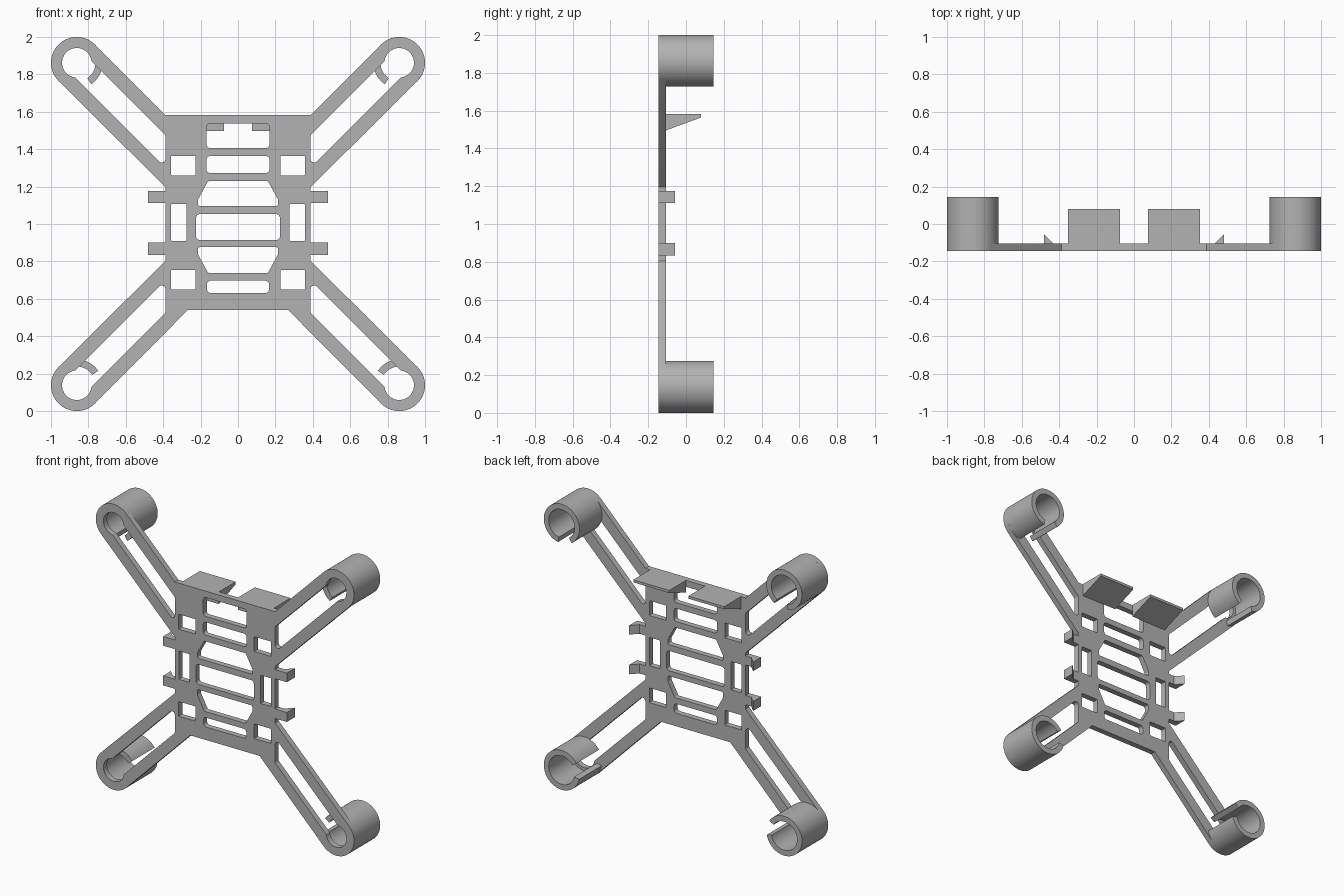
import bpy, bmesh
from math import sin, cos, radians, degrees, asin, atan2, tan
from mathutils import Vector

if "Cube" in bpy.data.objects:
    bpy.data.objects.remove(bpy.data.objects["Cube"])

mat = bpy.data.materials.new("plain_grey")
mat.use_nodes = True
GREY = (0.45, 0.45, 0.45, 1)
mat.diffuse_color = GREY
next(n for n in mat.node_tree.nodes if n.type == 'BSDF_PRINCIPLED').inputs["Base Color"].default_value = GREY

FRONT, PLATE_BACK, TUBE_BACK = -0.145, -0.105, 0.145
HUB, LOW, HIGH = 0.862, 0.138, 1.862      # motor hub centres
OUTER, BORE, LIP = 0.138, 0.1, 0.079      # hub radii
SLOT = 0.062                              # half width of arm slot
SIDE = 0.388                              # half width of body


def arc(cx, cz, r, a0, a1, n=32):
    return [(cx + r * cos(radians(a0 + (a1 - a0) * i / n)),
             cz + r * sin(radians(a0 + (a1 - a0) * i / n))) for i in range(n + 1)]


def rounded(points, r, n=5):
    """Fillet every corner of a polygon."""
    out = []
    for i, p in enumerate(points):
        p = Vector(p)
        a = (Vector(points[i - 1]) - p).normalized()
        b = (Vector(points[(i + 1) % len(points)]) - p).normalized()
        half = a.angle(b) / 2
        c = p + (a + b).normalized() * (r / sin(half))
        s, e = p + a * (r / tan(half)) - c, p + b * (r / tan(half)) - c
        turn = atan2(s.x * e.y - s.y * e.x, s.dot(e))
        a0 = degrees(atan2(s.y, s.x))
        out += arc(c.x, c.y, r, a0, a0 + degrees(turn), n)
    return out


def box(x0, x1, z0, z1):
    return [(x0, z0), (x1, z0), (x1, z1), (x0, z1)]


def mirror(points):
    return [(-x, z) for x, z in points]


def prism(name, loops, h0, h1, place):
    """Filled outline with holes, extruded from h0 to h1."""
    curve = bpy.data.curves.new(name, 'CURVE')
    curve.dimensions, curve.fill_mode = '2D', 'BOTH'
    curve.extrude = (h1 - h0) / 2
    for loop in loops:
        s = curve.splines.new('POLY')
        s.points.add(len(loop) - 1)
        for pt, (x, y) in zip(s.points, loop):
            pt.co = (x, y, 0, 1)
        s.use_cyclic_u = True
    temp = bpy.data.objects.new(name + "_outline", curve)
    bpy.context.collection.objects.link(temp)
    bpy.context.view_layer.update()
    mesh = bpy.data.meshes.new_from_object(temp.evaluated_get(bpy.context.evaluated_depsgraph_get()))
    bpy.data.objects.remove(temp)
    bm = bmesh.new()
    bm.from_mesh(mesh)
    for v in bm.verts:
        v.co = place(v.co.x, v.co.y, v.co.z + (h0 + h1) / 2)
    bmesh.ops.remove_doubles(bm, verts=bm.verts, dist=1e-5)
    bmesh.ops.recalc_face_normals(bm, faces=bm.faces)
    bm.to_mesh(mesh)
    bm.free()
    mesh.name = name
    mesh.materials.clear()
    mesh.materials.append(mat)
    mesh.shade_smooth()
    mesh.set_sharp_from_angle(angle=radians(30))
    obj = bpy.data.objects.new(name, mesh)
    bpy.context.collection.objects.link(obj)


def along_y(p, q, h): return (p, h, q)
def along_x(p, q, h): return (h, p, q)
def along_z(p, q, h): return (p, q, h)


# Frame outline: right half from top to bottom, then its mirror
CLIPS = [(1.112, 1.176), (0.834, 0.9)]
half = [(SIDE, 1.582)] + arc(HUB, HIGH, OUTER, 135, -45) + [(SIDE, 1.197)]
for z0, z1 in CLIPS:
    half += [(SIDE, z1), (0.48, z1), (0.48, z0), (SIDE, z0)]
half += [(SIDE, 0.803)] + arc(HUB, LOW, OUTER, 45, -135) + [(0.268, 0.54)]
outline = half + mirror(half)[::-1]


# Arm slot ending in a round hub opening
def keyhole(cz, up):
    a = degrees(asin(SLOT / LIP))
    mid = 225 if up else 135
    ring = arc(HUB, cz, LIP, mid + a, mid + 360 - a)
    run = -1 if up else 1
    (sx, sz), (ex, ez) = ring[-1], ring[0]
    end = [(SIDE, sz + run * (sx - SIDE)), (SIDE, ez + run * (ex - SIDE))]
    # the fillets fall only on the two corners at the body
    return ring + [p for p in rounded([ring[-1]] + end + [ring[0]], 0.02)[6:18]]


holes = [keyhole(HIGH, True), keyhole(LOW, False)]
# Square and tall windows beside the centre
for x0, x1, z0, z1 in [(0.227, 0.358, 1.26, 1.364), (0.227, 0.358, 0.65, 0.753),
                       (0.276, 0.357, 0.909, 1.107)]:
    holes.append(rounded(box(x0, x1, z0, z1), 0.004, 2))
holes += [mirror(h) for h in holes]
# Centre windows
for w, z0, z1 in [(0.168, 1.405, 1.537), (0.168, 1.273, 1.364),
                  (0.224, 0.914, 1.053), (0.166, 0.631, 0.697)]:
    holes.append(rounded(box(-w, w, z0, z1), 0.02))
taper = [(0.16, 1.23), (0.214, 1.13), (0.214, 1.096)]
holes.append(rounded(taper + mirror(taper)[::-1], 0.012))
taper = [(0.214, 0.877), (0.214, 0.838), (0.16, 0.738)]
holes.append(rounded(taper + mirror(taper)[::-1], 0.012))

prism("frame_plate", [outline] + holes, FRONT, PLATE_BACK, along_y)

# Motor tubes with a split on the lower inner side
for level, cz, a0, a1 in [("upper", HIGH, 236 + 46 - 46, 236 - 360 + 46),
                          ("lower", LOW, 146, 146 - 360 + 46)]:
    if level == "upper":
        a0, a1 = 236, 236 + 46 - 360
        a0, a1 = a0, a1
    tube = arc(HUB, cz, OUTER, a0, a1, 56) + arc(HUB, cz, BORE, a1, a0, 56)
    prism(level + "_left_tube", [tube], PLATE_BACK, TUBE_BACK, along_y)
    prism(level + "_right_tube", [mirror(tube)], PLATE_BACK, TUBE_BACK, along_y)

# Wedge shelves on the top edge
wedge = [(PLATE_BACK, 1.582), (0.08, 1.582), (0.08, 1.564), (PLATE_BACK, 1.496)]
prism("left_shelf", [wedge], 0.074, 0.352, along_x)
prism("right_shelf", [wedge], -0.352, -0.074, along_x)

# Hooks on the side clips
hook = [(0.48, PLATE_BACK), (0.48, -0.057), (0.432, PLATE_BACK)]
for i, (z0, z1) in enumerate(CLIPS):
    level = ("upper", "lower")[i]
    prism(level + "_left_hook", [hook], z0, z1, along_z)
    prism(level + "_right_hook", [mirror(hook)], z0, z1, along_z)
